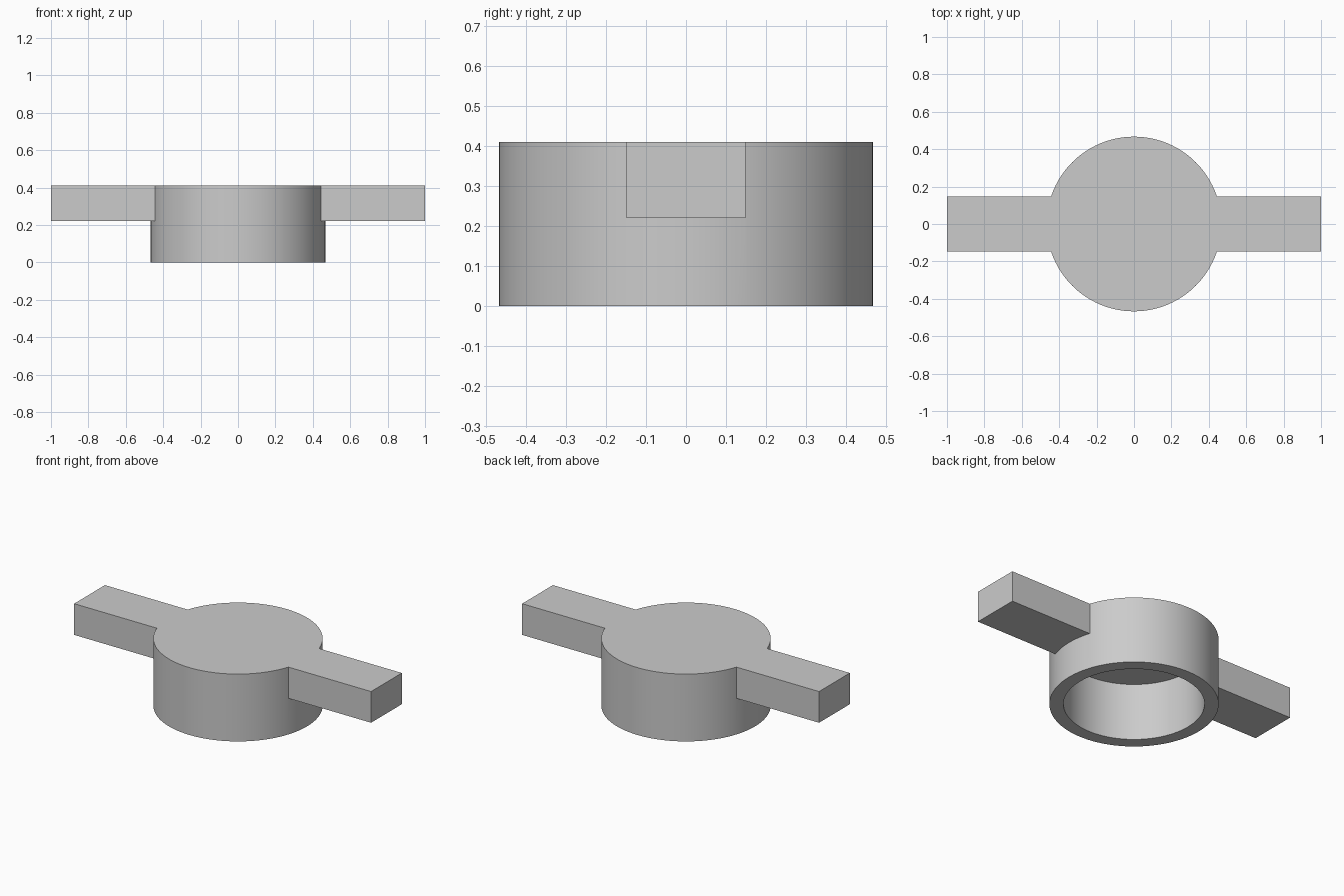
import bpy, bmesh, math
from mathutils import Matrix, Vector

SEGMENTS = 96
HEIGHT, OUTER, INNER, CEILING = 0.41, 0.467, 0.389, 0.35
ARM_START, ARM_HALF, ARM_BASE = 0.41, 0.148, 0.22

cube = bpy.data.objects.get("Cube")
if cube:
    bpy.data.objects.remove(cube, do_unlink=True)

# Single grey finish
grey = bpy.data.materials.new("light_grey")
grey.use_nodes = True
colour = (0.6, 0.6, 0.6, 1)
grey.diffuse_color = colour
grey.node_tree.nodes["Principled BSDF"].inputs["Base Color"].default_value = colour


def add_object(name, bm):
    bmesh.ops.recalc_face_normals(bm, faces=bm.faces[:])
    mesh = bpy.data.meshes.new(name)
    bm.to_mesh(mesh)
    bm.free()
    mesh.materials.append(grey)
    obj = bpy.data.objects.new(name, mesh)
    bpy.context.collection.objects.link(obj)
    return obj


def add_box(name, low, high):
    low, high = Vector(low), Vector(high)
    bm = bmesh.new()
    bmesh.ops.create_cube(bm, size=1, matrix=Matrix.Translation((low + high) / 2)
                          @ Matrix.Diagonal((*(high - low), 1)))
    return add_object(name, bm)


# Hollow cap: rings of the profile from the ceiling, down, around the rim and up
bm = bmesh.new()
profile = [(INNER, CEILING), (INNER, 0), (OUTER, 0), (OUTER, HEIGHT)]
angles = [math.tau * i / SEGMENTS for i in range(SEGMENTS)]
rings = [[bm.verts.new((r * math.cos(a), r * math.sin(a), z)) for a in angles]
         for r, z in profile]
for lower, upper in zip(rings, rings[1:]):
    for i in range(SEGMENTS):
        j = (i + 1) % SEGMENTS
        bm.faces.new((lower[i], lower[j], upper[j], upper[i]))
bm.faces.new(rings[0])
bm.faces.new(rings[-1])
cap = add_object("winged_cap", bm)
bpy.context.view_layer.objects.active = cap
cap.select_set(True)

# Two side arms, rooted in the cap wall and merged with it
for name, side in (("left_arm", 1), ("right_arm", -1)):
    ends = sorted((side * ARM_START, side))
    arm = add_box(name, (ends[0], -ARM_HALF, ARM_BASE), (ends[1], ARM_HALF, HEIGHT))
    union = cap.modifiers.new(name, "BOOLEAN")
    union.operation = "UNION"
    union.solver = "EXACT"
    union.object = arm
    bpy.ops.object.modifier_apply(modifier=name)
    bpy.data.objects.remove(arm, do_unlink=True)

# Merge the flat areas and smooth the round walls
bm = bmesh.new()
bm.from_mesh(cap.data)
bmesh.ops.dissolve_limit(bm, angle_limit=math.radians(0.5),
                         verts=bm.verts[:], edges=bm.edges[:])
bm.to_mesh(cap.data)
bm.free()
bpy.ops.object.shade_smooth_by_angle(angle=math.radians(30))
